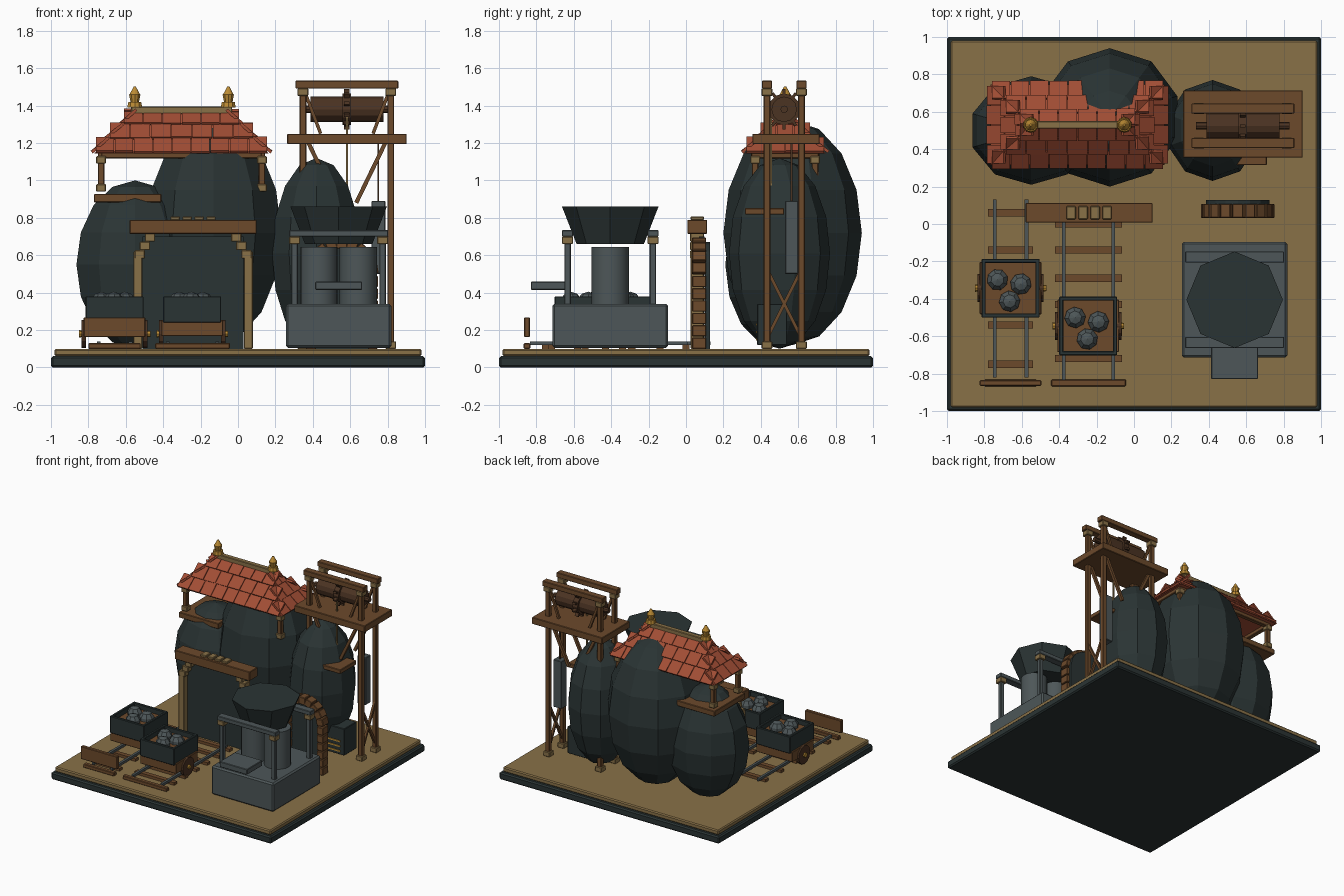
import bpy, bmesh, math, random
from mathutils import Matrix, Vector, Euler

random.seed(4)
if "Cube" in bpy.data.objects:
    bpy.data.objects.remove(bpy.data.objects["Cube"])


def material(name, *rgb):
    mat = bpy.data.materials.new(name)
    mat.use_nodes = True
    colour = (*rgb, 1)
    mat.diffuse_color = colour
    mat.node_tree.nodes["Principled BSDF"].inputs["Base Color"].default_value = colour
    return mat


ROCK = material("dark slate", .023, .034, .034)
SAND = material("sandy ground", .25, .165, .064)
PALE = material("pale timber", .25, .165, .064)
WOOD = material("brown timber", .15, .067, .024)
DARK = material("dark timber", .07, .033, .016)
STEEL = material("grey steel", .075, .094, .098)
TILE = material("red tile", .36, .075, .035)
GOLD = material("brass", .5, .26, .035)


def finish(name, bm, mat, bevel=0):
    """Turn a bmesh into a named object."""
    bmesh.ops.recalc_face_normals(bm, faces=bm.faces)
    mesh = bpy.data.meshes.new(name)
    bm.to_mesh(mesh)
    bm.free()
    mesh.materials.append(mat)
    obj = bpy.data.objects.new(name, mesh)
    bpy.context.collection.objects.link(obj)
    if bevel:
        mod = obj.modifiers.new("soft_edges", "BEVEL")
        mod.width = bevel
        mod.segments = 1
    return obj


def add_box(bm, centre, size, turn=Matrix()):
    place = Matrix.Translation(centre) @ turn.to_4x4() @ Matrix.Diagonal((*size, 1))
    bmesh.ops.create_cube(bm, size=1, matrix=place)


def boxes(name, mat, size, *centres, bevel=.004):
    """One object made of equal boxes."""
    bm = bmesh.new()
    for centre in centres:
        add_box(bm, centre, size)
    return finish(name, bm, mat, bevel)


def cone(name, mat, centre, low, high, height, sides=12, axis="Z", spin=0, smooth=False):
    bm = bmesh.new()
    turn = Matrix.Rotation(math.pi / 2, 4, "Y") if axis == "X" else Matrix()
    place = Matrix.Translation(centre) @ turn @ Matrix.Rotation(spin, 4, "Z")
    bmesh.ops.create_cone(bm, cap_ends=True, segments=sides, radius1=low,
                          radius2=high, depth=height, matrix=place)
    obj = finish(name, bm, mat)
    if smooth:
        for face in obj.data.polygons:
            face.use_smooth = len(face.vertices) == 4
    return obj


def beam(bm, start, end, width):
    a, b = Vector(start), Vector(end)
    turn = (b - a).to_track_quat("Z", "Y").to_matrix()
    add_box(bm, (a + b) / 2, (width, width, (b - a).length), turn)


def corners(cx, cy, dx, dy, z):
    return [(cx + i * dx, cy + j * dy, z) for i in (-1, 1) for j in (-1, 1)]


# Ground
boxes("base_slab", ROCK, (2, 2, .06), (0, 0, .03), bevel=.01)
boxes("ground", SAND, (1.96, 1.96, .04), (0, 0, .08), bevel=.008)

# Boulders
for name, centre, radii in (("left_boulder", (-.55, .5, .55), (.33, .29, .45)),
                            ("main_boulder", (-.13, .57, .72), (.38, .37, .6)),
                            ("right_boulder", (.42, .5, .61), (.25, .27, .51))):
    bm = bmesh.new()
    bmesh.ops.create_uvsphere(bm, u_segments=10, v_segments=8, radius=1,
                              matrix=Matrix.Translation(centre) @ Matrix.Diagonal((*radii, 1)))
    finish(name, bm, ROCK)

# Hipped roof body
RX, RY, RIDGE, HALF, RUN = -.302, .53, 1.36, .25, .215
bm = bmesh.new()
eave = [bm.verts.new((RX + i * (HALF + RUN), RY + j * RUN, RIDGE - RUN))
        for i, j in ((-1, -1), (1, -1), (1, 1), (-1, 1))]
left, right = [bm.verts.new((RX + i * HALF, RY, RIDGE)) for i in (-1, 1)]
a, b, c, d = eave
for loop in ((a, b, right, left), (b, c, right), (c, d, left, right), (d, a, left), (d, c, b, a)):
    bm.faces.new(loop)
finish("roof_body", bm, TILE)

# Roof tiles on all four slopes, three overlapping courses
bm = bmesh.new()
for side in range(4):
    spin = Matrix.Rotation(side * math.pi / 2, 3, "Z")
    ridge_half, reach = (HALF, 0) if side % 2 == 0 else (0, HALF)
    for row in range(3):
        run = .035 + row * .075
        half = ridge_half + run + .025
        count = max(2, round(half * 2 / .105))
        step = 2 * half / count
        for k in range(count):
            x = -half + (k + .5) * step
            local = Vector((x, -run - reach, RIDGE - run + .014))
            tilt = Euler((math.radians(40 + random.uniform(-3, 3)), 0, 0)).to_matrix()
            add_box(bm, spin @ local + Vector((RX, RY, 0)), (step - .005, .118, .016), spin @ tilt)
finish("roof_tiles", bm, TILE)

# Ridge pole and finials
boxes("ridge_pole", PALE, (.54, .04, .04), (RX, RY, 1.375))
for i in (-1, 1):
    x = RX + i * HALF
    cone("finial_collar", GOLD, (x, RY, 1.405), .042, .036, .03, 10)
    cone("finial_bulb", GOLD, (x, RY, 1.44), .024, .032, .04, 10)
    cone("finial_tip", GOLD, (x, RY, 1.48), .03, .006, .045, 10)

# Roof supports
for j in (-1, 1):
    boxes("eave_beam", WOOD, (.86, .035, .035), (RX, RY + j * .165, 1.135))
for i in (-1, 1):
    boxes("eave_cross_beam", WOOD, (.035, .36, .035), (RX + i * .43, RY, 1.135))
posts = corners(RX, RY, .43, .16, 1.05)
boxes("roof_posts", WOOD, (.035, .035, .2), *posts)
for dz in (-.09, .06):
    boxes("roof_post_blocks", PALE, (.052, .052, .04), *[(x, y, z + dz) for x, y, z in posts])
boxes("left_ledge", WOOD, (.36, .4, .045), (-.59, .53, .905))
boxes("right_ledge", WOOD, (.32, .21, .035), (.55, .42, .835))

# Hoist tower
TX, TY = .582, .525
boxes("tower_posts", WOOD, (.036, .036, 1.39), *corners(TX, TY, .235, .092, .795))
for z in (.12, 1.472):
    boxes("tower_post_blocks", PALE, (.058, .058, .04), *corners(TX, TY, .235, .092, z))
boxes("tower_platform", WOOD, (.64, .36, .055), (TX, TY + .01, 1.222))
boxes("tower_top_beams", WOOD, (.55, .055, .042), (TX, TY - .092, 1.512), (TX, TY + .092, 1.512))
bm = bmesh.new()
for i in (-1, 1):
    for j in (-1, 1):
        y = TY + j * .092
        beam(bm, (TX + i * .21, y, 1.21), (TX + i * .05, y, .88), .022)
        beam(bm, (TX + i * .22, y, 1.46), (TX + i * .14, y, 1.25), .018)
        beam(bm, (TX + i * .235, TY - j * .09, .16), (TX + i * .235, TY + j * .09, .52), .018)
finish("tower_braces", bm, WOOD)

# Winding drum, wheel, rope and counterweight
DRUM = (TX, TY, 1.38)
cone("drum", DARK, DRUM, .068, .068, .39, 12, "X")
cone("drum_axle", DARK, DRUM, .02, .02, .5, 8, "X")
cone("drum_wheel", DARK, DRUM, .085, .085, .045, 12, "X")
bm = bmesh.new()
for k in range(10):
    turn = Matrix.Rotation(k * math.tau / 10, 3, "X")
    add_box(bm, Vector(DRUM) + turn @ Vector((0, 0, .09)), (.03, .016, .035), turn)
finish("wheel_pegs", bm, DARK)
boxes("hoist_rope", PALE, (.01, .01, .4), (TX, TY - .07, 1.15), bevel=0)
boxes("weight_rope", DARK, (.01, .01, .35), (.75, .565, 1.05), bevel=0)
boxes("counterweight", STEEL, (.075, .07, .39), (.75, .565, .695))

# Stove box beside the right boulder
boxes("stove", ROCK, (.18, .16, .22), (.61, .46, .23))
boxes("stove_bars", GOLD, (.11, .008, .012), *[(.61, .378, .15 + k * .04) for k in range(3)], bevel=0)

# Mine entrance
MX, MY = -.24, .06
boxes("mine_opening", ROCK, (.54, .03, .6), (MX, .085, .4), bevel=0)
boxes("mine_lintel", WOOD, (.68, .105, .075), (MX, MY, .752))
boxes("lintel_plates", PALE, (.05, .07, .02), *[(MX + k * .064, MY, .797) for k in (-1.5, -.5, .5, 1.5)])
for i in (-1, 1):
    boxes("mine_post", PALE, (.048, .07, .52), (MX + i * .295, MY, .36))
    for k in range(3):
        boxes("mine_corbel", PALE, (.055, .075, .045),
              (MX + i * (.285 - k * .027), MY, .605 + k * .045))

# Small timber arch with a dark back
AX, AY, SPRING, RADIUS = .555, .07, .5, .165
bm = bmesh.new()
for i in (-1, 1):
    for k in range(6):
        add_box(bm, (AX + i * RADIUS, AY, .13 + k * .066), (.055, .075, .06))
for k in range(9):
    angle = math.pi * (k + .5) / 9
    turn = Matrix.Rotation(-angle, 3, "Y")
    add_box(bm, (AX + RADIUS * math.cos(angle), AY, SPRING + RADIUS * math.sin(angle)),
            (.06, .075, .057), turn)
finish("small_arch", bm, WOOD, .004)
boxes("arch_door", ROCK, (.34, .025, .4), (AX, .115, .3), bevel=0)
cone("arch_door_top", ROCK, (AX, .115, SPRING), .17, .17, .025, 16).rotation_euler = (0, 0, 0)
top = bpy.data.objects["arch_door_top"]
top.data.transform(Matrix.Translation((AX, .115, SPRING)) @ Matrix.Rotation(math.pi / 2, 4, "X")
                   @ Matrix.Translation((-AX, -.115, -SPRING)))

# Ore mill
HX, HY = .538, -.405
boxes("mill_base", STEEL, (.565, .62, .235), (HX, HY, .222), bevel=.012)
boxes("mill_tray", STEEL, (.25, .2, .045), (HX, -.73, .437))
boxes("mill_posts", STEEL, (.034, .034, .33), *corners(HX, HY, .235, .228, .5))
boxes("mill_post_caps", PALE, (.058, .06, .04), *corners(HX, HY, .235, .228, .68))
boxes("mill_beams", STEEL, (.53, .06, .035), (HX, HY - .228, .717), (HX, HY + .228, .717))
for i in (-1, 1):
    cone("mill_cylinder", STEEL, (HX + i * .105, HY, .49), .1, .1, .31, 20, smooth=True)
cone("mill_hopper", ROCK, (HX, HY, .76), .18, .258, .2, 8)

# Tracks
def track(name, cx, gauge, start, end, ties, tie_length):
    middle, length = (start + end) / 2, abs(start - end)
    boxes(name + "_rails", STEEL, (.02, length, .02),
          *[(cx + i * gauge / 2, middle, .13) for i in (-1, 1)], bevel=0)
    boxes(name + "_ties", WOOD, (tie_length, .038, .022), *[(cx, y, .111) for y in ties], bevel=0)
    boxes(name + "_end_tie", WOOD, (tie_length + .04, .035, .03), (cx, -.85, .115))


track("left_track", -.66, .17, .13, -.82, (.06, -.14, -.34, -.54, -.75), .24)
track("right_track", -.243, .265, .01, -.835, (0, -.14, -.29, -.43, -.58, -.72), .36)
boxes("track_buffer", WOOD, (.33, .03, .105), (-.66, -.85, .215))

# Ore carts
for name, x, y in (("left_cart", -.66, -.343), ("right_cart", -.245, -.545)):
    boxes(name + "_frame", WOOD, (.33, .28, .085), (x, y, .21))
    boxes(name + "_body", ROCK, (.29, .29, .09), (x, y, .285), bevel=0)
    for i in (-1, 1):
        boxes(name + "_side", ROCK, (.022, .31, .14), (x + i * .144, y, .31))
        boxes(name + "_end", ROCK, (.31, .022, .14), (x, y + i * .146, .31))
        cone(name + "_wheel", DARK, (x + i * .165, y, .18), .075, .075, .024, 12, "X")
        cone(name + "_hub", GOLD, (x + i * .176, y, .18), .02, .016, .03, 8, "X")
    boxes(name + "_bed", WOOD, (.27, .27, .01), (x, y, .335), bevel=0)
    bm = bmesh.new()
    for dx, dy in ((-.07, .045), (.055, .022), (-.005, -.07)):
        lump = Matrix.Translation((x + dx, y + dy, .345)) @ Matrix.Rotation(random.random(), 4, "Z")
        bmesh.ops.create_uvsphere(bm, u_segments=8, v_segments=5, radius=.06, matrix=lump)
    finish(name + "_ore", bm, STEEL)
